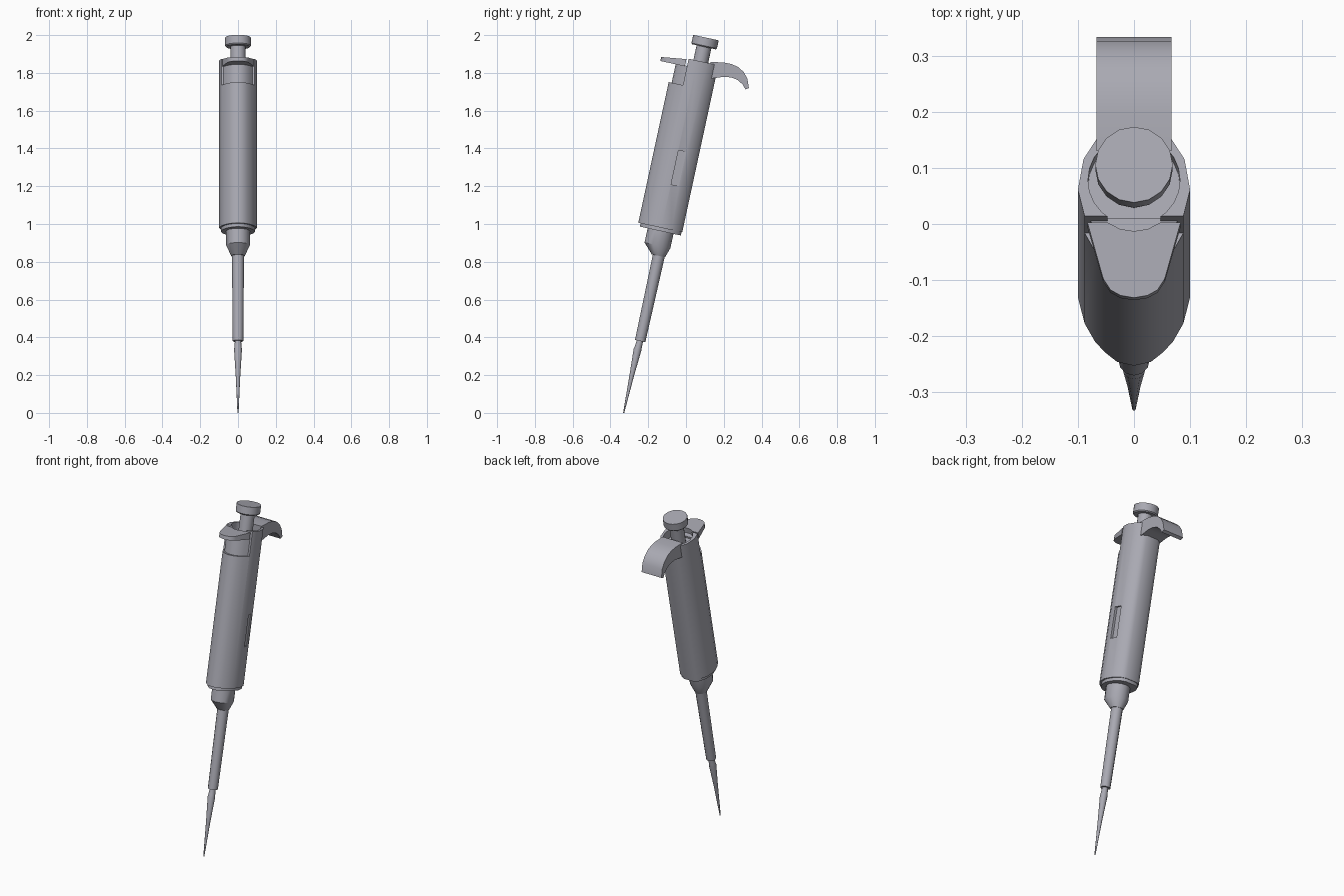
import bpy, bmesh, math
from mathutils import Matrix

old = bpy.data.objects.get("Cube")
if old:
    bpy.data.objects.remove(old, do_unlink=True)

grey = bpy.data.materials.new("cool_grey")
grey.use_nodes = True
grey.diffuse_color = (0.4, 0.4, 0.45, 1)
grey.node_tree.nodes["Principled BSDF"].inputs["Base Color"].default_value = (0.4, 0.4, 0.45, 1)

# Parts are built along an upright axis from the tip, then leaned backwards
LEAN = Matrix.Translation((0, -0.33, 0)) @ Matrix.Rotation(math.radians(-12.2), 4, "X")


def loft(name, rings, matrix=LEAN):
    """Skin a list of equal-length point rings and cap both ends."""
    bm = bmesh.new()
    loops = [[bm.verts.new(p) for p in ring] for ring in rings]
    n = len(loops[0])
    for a, b in zip(loops, loops[1:]):
        for i in range(n):
            j = (i + 1) % n
            bm.faces.new((a[i], a[j], b[j], b[i]))
    bm.faces.new(loops[0])
    bm.faces.new(loops[-1])
    bm.transform(matrix)
    bmesh.ops.recalc_face_normals(bm, faces=bm.faces)
    mesh = bpy.data.meshes.new(name)
    bm.to_mesh(mesh)
    bm.free()
    obj = bpy.data.objects.new(name, mesh)
    bpy.context.collection.objects.link(obj)
    mesh.materials.append(grey)
    return obj


def lathe(name, profile, sides=16):
    """Profile entries: height, half width, half depth, centre depth."""
    angles = [math.tau * i / sides for i in range(sides)]
    return loft(name, [[(w * math.sin(a), c - d * math.cos(a), s) for a in angles]
                       for s, w, d, c in profile])


def mirrored(half):
    """Complete a half outline across x = 0."""
    return half + [(-x, y) for x, y in reversed(half) if x > 0]


def box(name, x0, x1, y0, y1, z0, z1):
    outline = [(x0, y0), (x1, y0), (x1, y1), (x0, y1)]
    return loft(name, [[(x, y, z) for x, y in outline] for z in (z0, z1)])


def cut(obj, cutter):
    mod = obj.modifiers.new("cut", "BOOLEAN")
    mod.operation = "DIFFERENCE"
    mod.solver = "EXACT"
    mod.object = cutter
    cutter.hide_render = True
    bpy.ops.object.select_all(action="DESELECT")
    bpy.context.view_layer.objects.active = obj
    obj.select_set(True)
    bpy.ops.object.modifier_apply(modifier=mod.name)
    bpy.data.objects.remove(cutter, do_unlink=True)


# Handle body with a stepped lower lip
grip = mirrored([(0, -0.137), (0.03, -0.13), (0.05, -0.114), (0.069, -0.094), (0.088, -0.06),
                 (0.1, -0.012), (0.09, 0.044), (0.062, 0.088), (0.038, 0.101), (0, 0.101)])
body = loft("handle_body", [[(x, y, s) for x, y in grip] for s in (1.0, 1.905)])
lip = loft("handle_lip", [[(x * 0.91, (y + 0.012) * 0.93 - 0.008, s) for x, y in grip]
                          for s in (0.982, 1.005)])

# Front notch, round bore at the top and side window recess
cut(body, box("notch_cutter", -0.2, 0.2, -0.3, -0.06, 1.762, 2.1))
cut(body, lathe("bore_cutter", [(1.7, 0.082, 0.082, 0.006), (2.1, 0.082, 0.082, 0.006)], 24))
cut(body, box("window_cutter", 0.086, 0.2, -0.01, 0.032, 1.235, 1.42))

# Plunger
hub = lathe("bore_floor", [(1.69, 0.082, 0.082, 0.006), (1.855, 0.082, 0.082, 0.006)], 24)
stem = lathe("plunger_stem", [(1.84, 0.04, 0.04, 0.006), (1.99, 0.04, 0.04, 0.006)])
knob = lathe("plunger_knob", [(1.984, 0.064, 0.064, 0.006), (1.99, 0.069, 0.069, 0.006),
                              (2.034, 0.069, 0.069, 0.006)])

# Ejector button: column inside the notch and a tapering thumb plate
post = mirrored([(0, -0.121), (0.025, -0.116), (0.045, -0.103), (0.063, -0.085),
                 (0.08, -0.056), (0, -0.056)])
column = loft("ejector_column", [[(x, y, s) for x, y in post] for s in (1.75, 1.866)])
thumb = mirrored([(0, -0.204), (0.024, -0.2), (0.042, -0.19), (0.055, -0.17),
                  (0.083, -0.071), (0.046, -0.071), (0.025, -0.082), (0, -0.086)])
plate = loft("ejector_plate", [[(x, y, 1.862) for x, y in thumb],
                               [(x, y, 1.91 + 0.13 * y) for x, y in thumb]])

# Finger hook at the back, extruded sideways
side = [(0.13, 1.858), (0.2, 1.855), (0.24, 1.847), (0.275, 1.832), (0.305, 1.805),
        (0.325, 1.77), (0.333, 1.72), (0.315, 1.712), (0.3, 1.738), (0.275, 1.762),
        (0.24, 1.776), (0.2, 1.779), (0.13, 1.77)]
hook = loft("finger_hook", [[(x, y, z) for y, z in side] for x in (-0.067, 0.067)],
            Matrix.Identity(4))

# Collar, shaft and disposable tip
collar = lathe("collar", [(0.852, 0.036, 0.036, 0.004), (0.905, 0.063, 0.07, -0.0125),
                          (0.99, 0.063, 0.07, -0.0125)])
shaft = lathe("shaft", [(0.39, 0.028, 0.028, 0.005), (0.86, 0.032, 0.032, 0.006)], 12)
tip = lathe("tip", [(0, 0.003, 0.003, 0), (0.2, 0.012, 0.012, 0), (0.345, 0.021, 0.021, 0.001),
                    (0.355, 0.019, 0.019, 0.002), (0.4, 0.016, 0.016, 0.004)], 12)

# Soft shading with crisp edges
bpy.ops.object.select_all(action="DESELECT")
for part in (body, lip, hub, stem, knob, column, plate, hook, collar, shaft, tip):
    part.select_set(True)
    bpy.context.view_layer.objects.active = part
bpy.ops.object.shade_smooth_by_angle(angle=math.radians(30))
